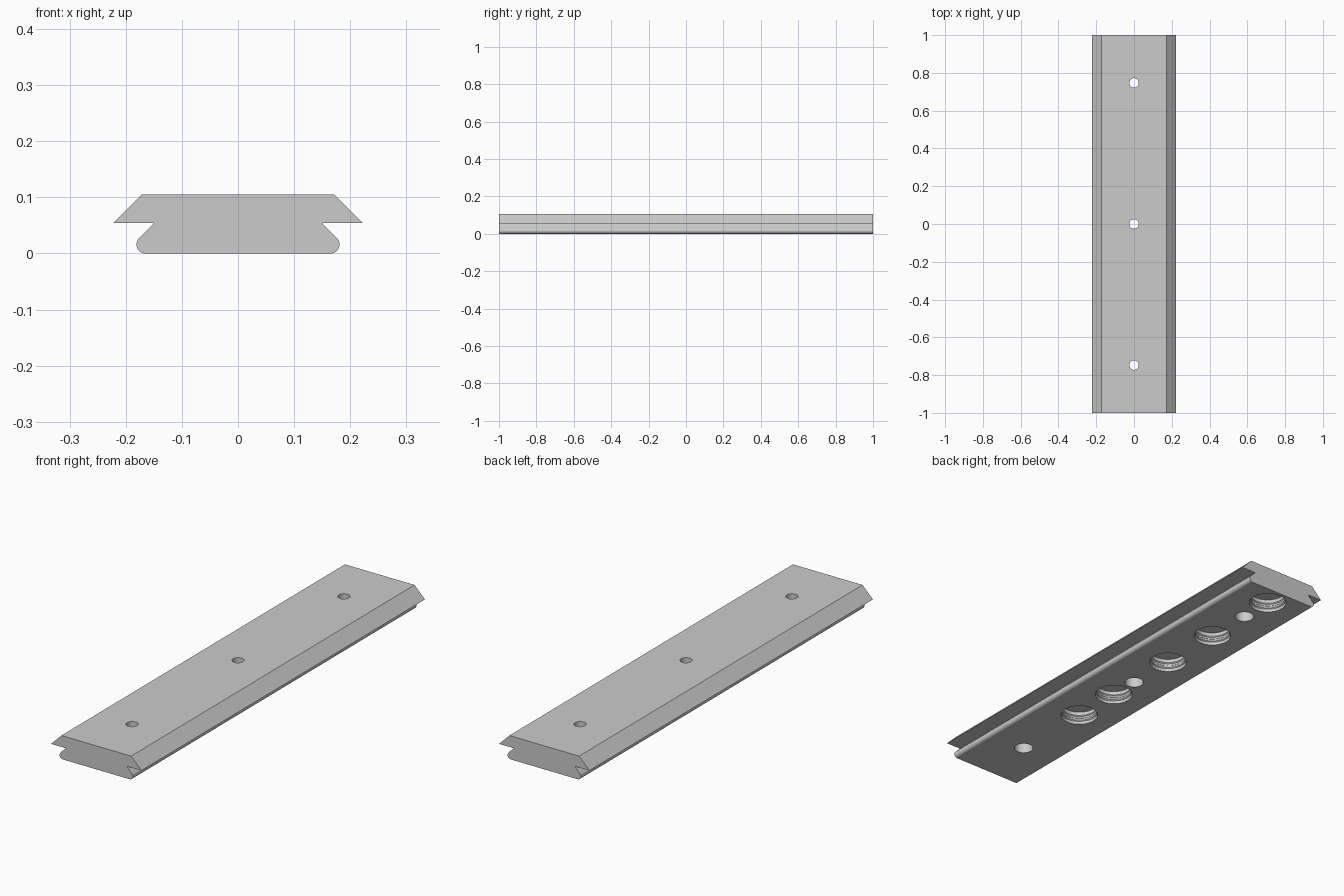
import bpy, bmesh, math

cube = bpy.data.objects.get("Cube")
if cube:
    bpy.data.objects.remove(cube, do_unlink=True)

grey = bpy.data.materials.new("plain_grey")
grey.use_nodes = True
COLOUR = (0.6, 0.6, 0.6, 1)
grey.diffuse_color = COLOUR
grey.node_tree.nodes["Principled BSDF"].inputs["Base Color"].default_value = COLOUR


def add_object(name, bm):
    bmesh.ops.recalc_face_normals(bm, faces=bm.faces)
    mesh = bpy.data.meshes.new(name)
    bm.to_mesh(mesh)
    bm.free()
    mesh.materials.append(grey)
    obj = bpy.data.objects.new(name, mesh)
    bpy.context.collection.objects.link(obj)
    return obj


def extrude_profile(name, points, length):
    bm = bmesh.new()
    face = bm.faces.new([bm.verts.new((x, -length / 2, z)) for x, z in points])
    out = bmesh.ops.extrude_face_region(bm, geom=[face])
    moved = [v for v in out["geom"] if isinstance(v, bmesh.types.BMVert)]
    bmesh.ops.translate(bm, verts=moved, vec=(0, length, 0))
    return add_object(name, bm)


def turned_cutter(name, profile, y, sides=48):
    """Closed solid of stacked rings, each given as (radius, height)."""
    bm = bmesh.new()
    rings = []
    for r, z in profile:
        angles = [math.tau * i / sides for i in range(sides)]
        rings.append([bm.verts.new((r * math.cos(a), y + r * math.sin(a), z)) for a in angles])
    for low, high in zip(rings, rings[1:]):
        for i in range(sides):
            j = (i + 1) % sides
            bm.faces.new((low[i], low[j], high[j], high[i]))
    bm.faces.new(rings[0])
    bm.faces.new(rings[-1])
    return add_object(name, bm)


# Rail section: bevelled top, overhanging wings and a round-edged dovetail foot
R, CX = 0.016, 0.165
half = [(0.172, 0.105), (0.223, 0.054), (0.15, 0.054)]
for i in range(13):
    a = math.radians(45 - 135 * i / 12)
    half.append((CX + R * math.cos(a), R + R * math.sin(a)))
section = half + [(-x, z) for x, z in reversed(half)]
rail = extrude_profile("rail", section, 2)

# Screw holes, wider from below, and blind ribbed pockets in the underside
screw = [(0.04, -0.02), (0.04, 0.06), (0.025, 0.06), (0.025, 0.13)]
pocket = [(0.08, -0.02), (0.08, 0.014), (0.076, 0.018), (0.076, 0.026),
          (0.08, 0.03), (0.08, 0.038), (0.076, 0.042), (0.076, 0.058)]
cutters = [turned_cutter("screw_hole_cutter", screw, y) for y in (-0.747, 0, 0.747)]
cutters += [turned_cutter("pocket_cutter", pocket, y)
            for y in (-0.37, -0.137, 0.23, 0.53, 0.905)]

for cutter in cutters:
    cut = rail.modifiers.new(cutter.name, "BOOLEAN")
    cut.operation = "DIFFERENCE"
    cut.solver = "EXACT"
    cut.object = cutter

# Bake the cuts and drop the cutters
graph = bpy.context.evaluated_depsgraph_get()
baked = bpy.data.meshes.new_from_object(rail.evaluated_get(graph))
rail.modifiers.clear()
rail.data = baked
for cutter in cutters:
    bpy.data.objects.remove(cutter, do_unlink=True)

bpy.ops.object.select_all(action="DESELECT")
rail.select_set(True)
bpy.context.view_layer.objects.active = rail
bpy.ops.object.shade_smooth_by_angle(angle=math.radians(30))
